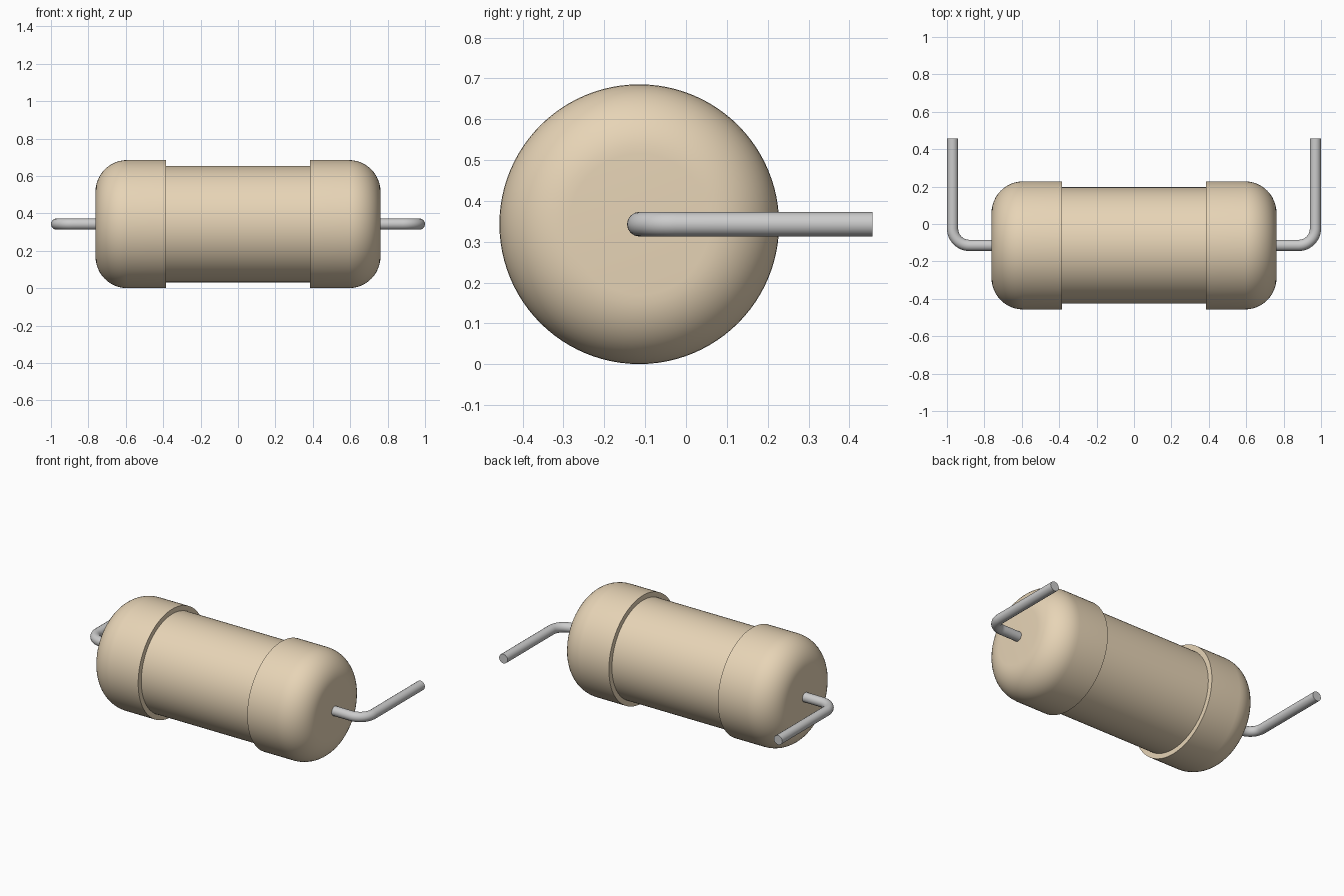
import bpy, bmesh
from math import sin, cos, pi, radians
from mathutils import Matrix

if "Cube" in bpy.data.objects:
    bpy.data.objects.remove(bpy.data.objects["Cube"])

CY, CZ = -0.1145, 0.343          # body axis runs along x
R_CAP, R_MID = 0.3425, 0.311
X_END, X_STEP, FILLET = 0.762, 0.385, 0.17
R_WIRE, X_WIRE, BEND, Y_TIP = 0.03, 0.97, 0.09, 0.457


def material(name, color):
    m = bpy.data.materials.new(name)
    m.diffuse_color = color
    m.use_nodes = True
    m.node_tree.nodes["Principled BSDF"].inputs["Base Color"].default_value = m.diffuse_color
    return m


tan = material("tan_ceramic", (0.80, 0.66, 0.47, 1))
metal = material("lead_metal", (0.75, 0.75, 0.72, 1))


def finish(obj, mat):
    obj.data.materials.append(mat)
    bpy.ops.object.select_all(action='DESELECT')
    obj.select_set(True)
    bpy.context.view_layer.objects.active = obj
    bpy.ops.object.shade_smooth_by_angle(angle=radians(35))


# Resistor body: half profile mirrored, then spun around x
half = [(X_STEP, R_MID), (X_STEP, R_CAP)]
for i in range(13):
    a = pi / 2 * (1 - i / 12)
    half.append((X_END - FILLET + FILLET * cos(a), R_CAP - FILLET + FILLET * sin(a)))
half.append((X_END, 0))
profile = [(-x, r) for x, r in reversed(half)] + half

bm = bmesh.new()
verts = [bm.verts.new((x, 0, r)) for x, r in profile]
edges = [bm.edges.new(p) for p in zip(verts, verts[1:])]
bmesh.ops.spin(bm, geom=verts + edges, cent=(0, 0, 0), axis=(1, 0, 0),
               angle=2 * pi, steps=96, use_duplicate=False)
bmesh.ops.remove_doubles(bm, verts=bm.verts, dist=1e-5)
bmesh.ops.recalc_face_normals(bm, faces=bm.faces)
bmesh.ops.transform(bm, matrix=Matrix.Translation((0, CY, CZ)), verts=bm.verts)
mesh = bpy.data.meshes.new("resistor_body")
bm.to_mesh(mesh)
bm.free()
body = bpy.data.objects.new("resistor_body", mesh)
bpy.context.collection.objects.link(body)
finish(body, tan)


# Bent wire leads
def lead(name, side):
    path = [(X_END - 0.01, CY)]
    for i in range(13):
        a = pi / 2 * i / 12
        path.append((X_WIRE - BEND + BEND * sin(a), CY + BEND - BEND * cos(a)))
    path.append((X_WIRE, Y_TIP))
    curve = bpy.data.curves.new(name, 'CURVE')
    curve.dimensions = '3D'
    curve.bevel_depth = R_WIRE
    curve.bevel_resolution = 6
    curve.use_fill_caps = True
    spline = curve.splines.new('POLY')
    spline.points.add(len(path) - 1)
    for p, (x, y) in zip(spline.points, path):
        p.co = (side * x, y, CZ, 1)
    obj = bpy.data.objects.new(name, curve)
    bpy.context.collection.objects.link(obj)
    bpy.ops.object.select_all(action='DESELECT')
    obj.select_set(True)
    bpy.context.view_layer.objects.active = obj
    bpy.ops.object.convert(target='MESH')
    obj = bpy.context.view_layer.objects.active
    # weld the end caps to the tube
    bm = bmesh.new()
    bm.from_mesh(obj.data)
    bmesh.ops.remove_doubles(bm, verts=bm.verts, dist=1e-5)
    bmesh.ops.recalc_face_normals(bm, faces=bm.faces)
    bm.to_mesh(obj.data)
    bm.free()
    finish(obj, metal)


lead("left_lead", -1)
lead("right_lead", 1)
